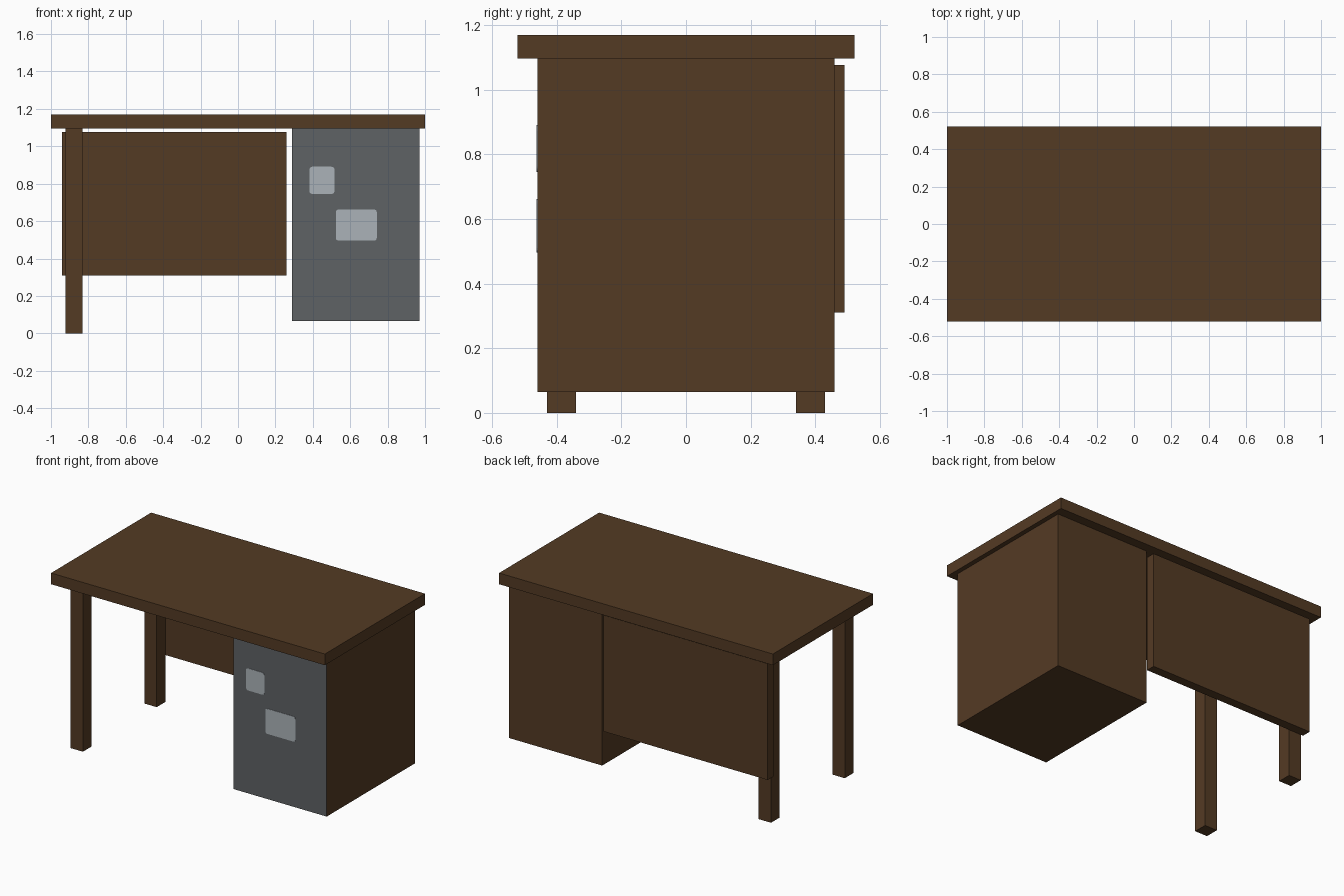
import bpy, bmesh, math

if "Cube" in bpy.data.objects:
    bpy.data.objects.remove(bpy.data.objects["Cube"])


def material(name, rgb):
    m = bpy.data.materials.new(name)
    m.diffuse_color = (*rgb, 1.0)
    m.use_nodes = True
    m.node_tree.nodes["Principled BSDF"].inputs["Base Color"].default_value = m.diffuse_color
    return m


WOOD = material("dark wood", (0.088, 0.043, 0.0175))
GREY = material("slate grey", (0.113, 0.122, 0.130))
PALE = material("pale grey", (0.41, 0.45, 0.485))


def finish(name, bm, mats):
    bmesh.ops.recalc_face_normals(bm, faces=bm.faces)
    me = bpy.data.meshes.new(name)
    bm.to_mesh(me)
    bm.free()
    for m in mats:
        me.materials.append(m)
    ob = bpy.data.objects.new(name, me)
    bpy.context.collection.objects.link(ob)
    return ob


def box(name, x, y, z, mats=(WOOD,)):
    bm = bmesh.new()
    bmesh.ops.create_cube(bm, size=1.0)
    for v in bm.verts:
        v.co = [lo + (c + 0.5) * (hi - lo) for c, (lo, hi) in zip(v.co, (x, y, z))]
    return finish(name, bm, mats)


def rounded_plate(name, x, z, r, y_face, depth, mat):
    """Thin rounded rectangle lying on a face that looks towards -y."""
    corners = [(x[1] - r, z[1] - r, 0), (x[0] + r, z[1] - r, 90),
               (x[0] + r, z[0] + r, 180), (x[1] - r, z[0] + r, 270)]
    bm = bmesh.new()
    verts = []
    for cx, cz, start in corners:
        for i in range(5):
            a = math.radians(start + i * 22.5)
            verts.append(bm.verts.new((cx + r * math.cos(a), y_face, cz + r * math.sin(a))))
    face = bm.faces.new(verts)
    ext = bmesh.ops.extrude_face_region(bm, geom=[face], use_keep_orig=True)
    for v in ext["geom"]:
        if isinstance(v, bmesh.types.BMVert):
            v.co.y -= depth
    return finish(name, bm, (mat,))


# Desk top
box("desk_top", (-1, 1), (-0.522, 0.522), (1.096, 1.17))

# Cabinet with a grey front
cabinet = box("cabinet", (0.29, 0.97), (-0.46, 0.46), (0.065, 1.096), (WOOD, GREY))
for p in cabinet.data.polygons:
    p.material_index = 1 if p.normal.y < -0.5 else 0

# Pale patches on the cabinet front
rounded_plate("upper_front_patch", (0.381, 0.517), (0.745, 0.891), 0.018, -0.46, 0.002, PALE)
rounded_plate("lower_front_patch", (0.523, 0.742), (0.496, 0.662), 0.014, -0.46, 0.002, PALE)

# Legs on the open side
for name, y in (("front_leg", -0.43), ("back_leg", 0.34)):
    box(name, (-0.922, -0.832), (y, y + 0.09), (0, 1.096))

# Back modesty panel
box("back_panel", (-0.94, 0.26), (0.43, 0.49), (0.31, 1.077))
